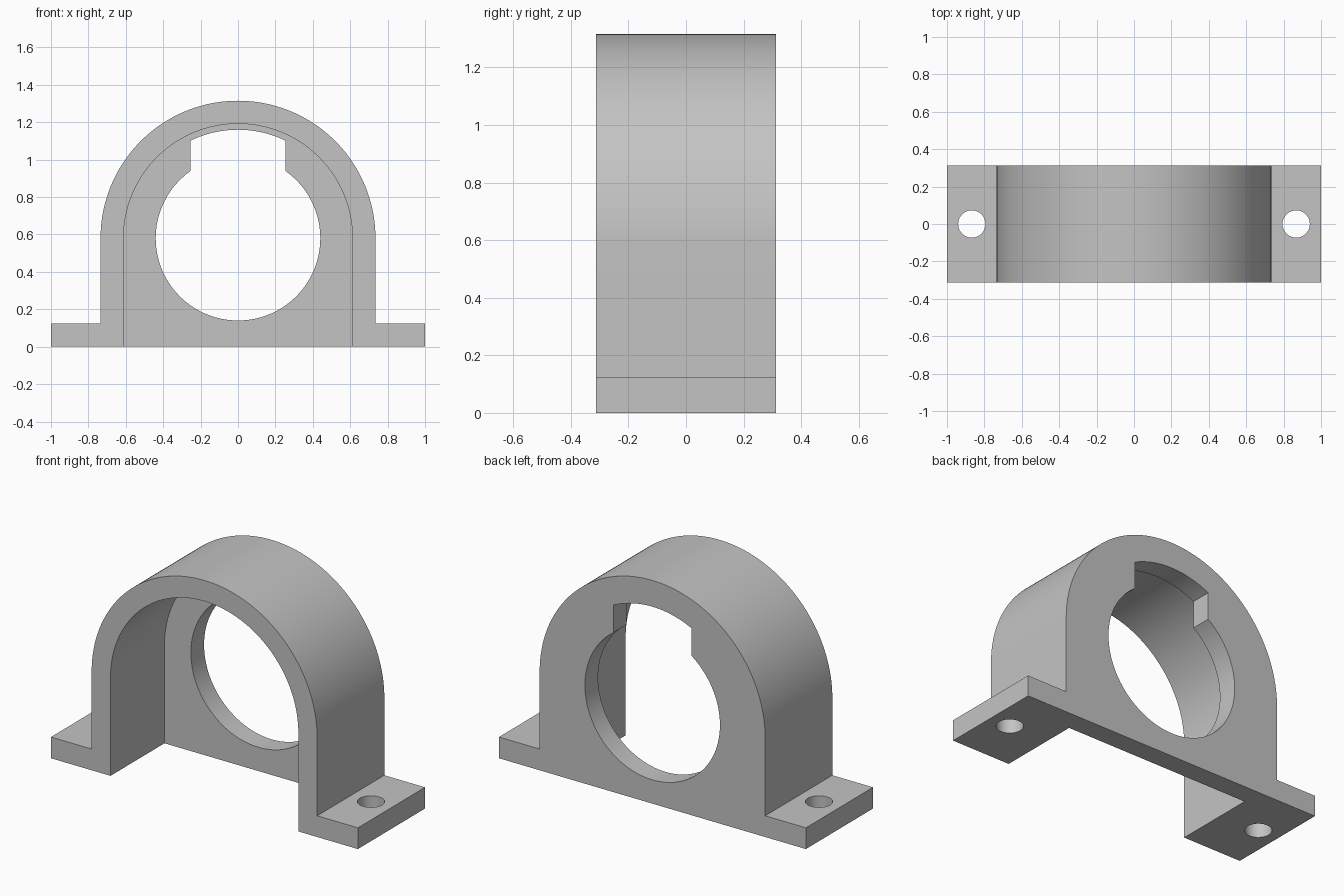
import bpy
import bmesh
import math

cube = bpy.data.objects.get("Cube")
if cube:
    bpy.data.objects.remove(cube, do_unlink=True)

# Dimensions
AXIS_Z = 0.58
HALF_DEPTH = 0.3125
OUTER_R, INNER_R = 0.735, 0.612
BORE_R, SLOT_R, SLOT_HALF = 0.44, 0.58, 0.255
FOOT_TOP = 0.125
WALL_FRONT = 0.19

grey = bpy.data.materials.new("plain grey")
grey.use_nodes = True
colour = (0.55, 0.55, 0.55, 1)
grey.diffuse_color = colour
grey.node_tree.nodes["Principled BSDF"].inputs["Base Color"].default_value = colour


def arc(radius, start, end, steps):
    """Points (x, z) on an arc about the bore axis."""
    angles = [start + (end - start) * i / steps for i in range(steps + 1)]
    return [(radius * math.cos(a), AXIS_Z + radius * math.sin(a)) for a in angles]


def extrude_profile(name, points, y0, y1):
    """Solid made from an x-z outline swept along y."""
    bm = bmesh.new()
    face = bm.faces.new([bm.verts.new((x, y0, z)) for x, z in points])
    swept = bmesh.ops.extrude_face_region(bm, geom=[face])["geom"]
    verts = [v for v in swept if isinstance(v, bmesh.types.BMVert)]
    bmesh.ops.translate(bm, verts=verts, vec=(0, y1 - y0, 0))
    bmesh.ops.recalc_face_normals(bm, faces=bm.faces)
    mesh = bpy.data.meshes.new(name)
    bm.to_mesh(mesh)
    bm.free()
    mesh.materials.append(grey)
    obj = bpy.data.objects.new(name, mesh)
    bpy.context.collection.objects.link(obj)
    return obj


def cut(target, cutter):
    """Subtract the cutter from the target and discard the cutter."""
    cutter.hide_render = True
    mod = target.modifiers.new("cut", "BOOLEAN")
    mod.operation = "DIFFERENCE"
    mod.solver = "EXACT"
    mod.object = cutter
    bpy.ops.object.select_all(action="DESELECT")
    bpy.context.view_layer.objects.active = target
    target.select_set(True)
    bpy.ops.object.modifier_apply(modifier=mod.name)
    bpy.data.objects.remove(cutter, do_unlink=True)


# Arched body with a foot on each side
outline = [(-1, 0), (1, 0), (1, FOOT_TOP), (OUTER_R, FOOT_TOP)]
outline += arc(OUTER_R, 0, math.pi, 96)
outline += [(-OUTER_R, FOOT_TOP), (-1, FOOT_TOP)]
housing = extrude_profile("bearing_housing", outline, -HALF_DEPTH, HALF_DEPTH)

# Front cavity, open at the front and underneath
cavity = [(-INNER_R, -0.2), (INNER_R, -0.2)] + arc(INNER_R, 0, math.pi, 96)
cut(housing, extrude_profile("cavity_cutter", cavity, -1, WALL_FRONT))

# Round bore with a wide slot at its top, through the back wall
bore_angle = math.acos(SLOT_HALF / BORE_R)
slot_angle = math.acos(SLOT_HALF / SLOT_R)
keyhole = arc(BORE_R, math.pi - bore_angle, 2 * math.pi + bore_angle, 96)
keyhole += arc(SLOT_R, slot_angle, math.pi - slot_angle, 24)
cut(housing, extrude_profile("bore_cutter", keyhole, 0, 1))

# Bolt holes through the feet
for side in (-1, 1):
    bpy.ops.mesh.primitive_cylinder_add(
        vertices=48, radius=0.073, depth=0.6, location=(side * 0.867, 0, 0))
    cut(housing, bpy.context.object)

# Smooth curves, crisp edges
bpy.ops.object.select_all(action="DESELECT")
bpy.context.view_layer.objects.active = housing
housing.select_set(True)
bpy.ops.object.shade_smooth_by_angle(angle=math.radians(30))
